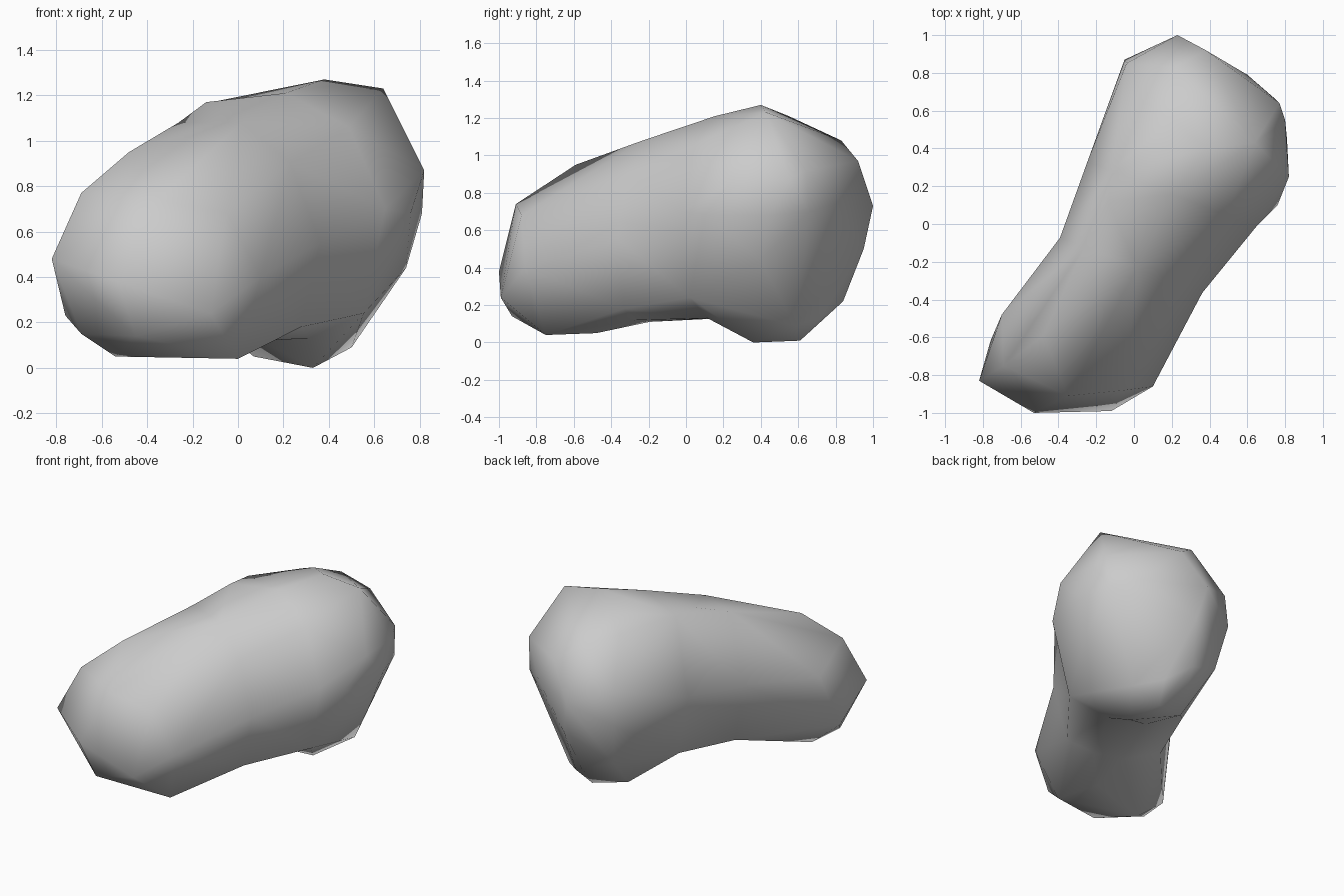
import bpy, bmesh
from mathutils import Vector

cube = bpy.data.objects.get("Cube")
if cube:
    bpy.data.objects.remove(cube)

# Plan directions: along the boulder and across it
ALONG = Vector((0.36, 0.93, 0))
ACROSS = Vector((0.93, -0.36, 0))

# Outlines of the waist and shoulder, in hundredths: distance across and height
WAIST = (-0.21, [(-34, 62), (-20, 108), (10, 108), (33, 90), (47, 55),
                 (38, 18), (20, 12), (0, 11), (-25, 20)])
SHOULDER = (0.22, [(-35, 65), (-21, 117), (14, 121), (44, 106), (61, 70),
                   (51, 24), (25, 13), (0, 13), (-25, 22)])

# Corners of the front lobe, in hundredths
NOSE = [(-82, -83, 48), (-53, -100, 38), (-12, -99, 24), (10, -86, 40), (20, -65, 45)]
BROW = [(-70, -48, 60), (-69, -75, 77), (-48, -59, 95), (-35, -91, 74),
        (-5, -88, 68), (-12, -44, 97)]
BELLY = [(-76, -62, 23), (-69, -72, 15), (-54, -62, 5), (0, -75, 4), (-45, -93, 14),
         (-10, -48, 5)]

# Corner on the crest between the two outlines
CREST = [(-14, 12, 117)]

# Corners of the rear lobe, in hundredths
CROWN = [(20, 55, 121), (38, 40, 127), (64, 43, 123), (6, 65, 113), (22, 83, 108)]
BACK = [(38, 92, 97), (23, 100, 73), (28, 95, 50), (-5, 87, 60), (-4, 85, 83),
        (0, 80, 30), (22, 84, 22), (60, 79, 74)]
FLANK = [(77, 64, 92), (75, 66, 70), (80, 55, 87), (82, 25, 87), (81, 45, 68),
         (76, 10, 68), (74, 40, 44), (58, 54, 25)]
FOOT = [(30, 61, 1), (33, 36, 0), (7, 54, 5), (50, 58, 9), (35, 72, 13)]


def add_section(bm, outlines, corners):
    """Stretch a skin over the corners and outlines, leaving the outlines open."""
    rims = [[bm.verts.new(ALONG * position + ACROSS * across / 100
                          + Vector((0, 0, height / 100)))
             for across, height in outline] for position, outline in outlines]
    outer = [bm.verts.new(Vector(c) / 100) for c in corners]
    hull = bmesh.ops.convex_hull(bm, input=sum(rims, outer), use_existing_faces=False)
    inside = [v for v in hull["geom_interior"] if isinstance(v, bmesh.types.BMVert)]
    caps = [f for f in bm.faces if any(all(v in rim for v in f.verts) for rim in rims)]
    bmesh.ops.delete(bm, geom=caps, context="FACES_ONLY")
    bmesh.ops.delete(bm, geom=inside, context="VERTS")


# Boulder: front lobe, middle and rear lobe welded at the outlines
bm = bmesh.new()
add_section(bm, [WAIST], NOSE + BROW + BELLY)
add_section(bm, [WAIST, SHOULDER], CREST)
add_section(bm, [SHOULDER], CROWN + BACK + FLANK + FOOT)
bmesh.ops.remove_doubles(bm, verts=bm.verts, dist=0.001)
bmesh.ops.delete(bm, geom=[e for e in bm.edges if not e.link_faces], context="EDGES")
bmesh.ops.recalc_face_normals(bm, faces=bm.faces)
for face in bm.faces:
    face.smooth = True

mesh = bpy.data.meshes.new("boulder")
bm.to_mesh(mesh)
bm.free()
boulder = bpy.data.objects.new("boulder", mesh)
bpy.context.collection.objects.link(boulder)

# Plain grey stone
stone = bpy.data.materials.new("grey stone")
stone.use_nodes = True
colour = (0.6, 0.6, 0.6, 1)
stone.diffuse_color = colour
stone.node_tree.nodes["Principled BSDF"].inputs["Base Color"].default_value = colour
mesh.materials.append(stone)
